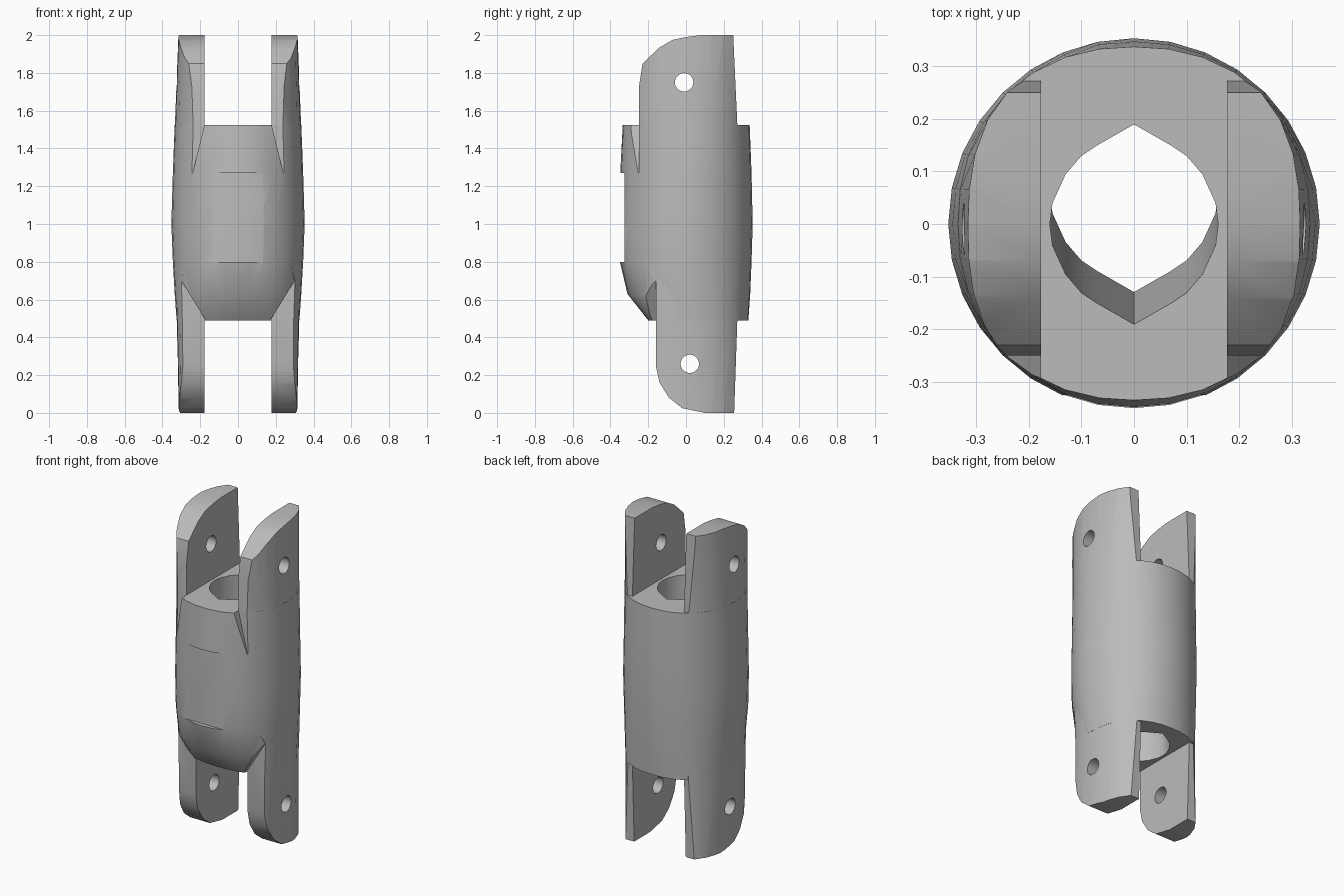
import bpy, bmesh, math

cube = bpy.data.objects.get("Cube")
if cube:
    bpy.data.objects.remove(cube, do_unlink=True)

grey = bpy.data.materials.new("plain_grey")
grey.use_nodes = True
grey.diffuse_color = (0.5, 0.5, 0.5, 1)
grey.node_tree.nodes["Principled BSDF"].inputs["Base Color"].default_value = (0.5, 0.5, 0.5, 1)

SLOT = 0.177          # half width of the gap between the prongs
SIDES = 32


def loft(name, rings):
    """Solid skinned through rings of equal point count."""
    bm = bmesh.new()
    loops = [[bm.verts.new(p) for p in ring] for ring in rings]
    n = len(loops[0])
    for a, b in zip(loops, loops[1:]):
        for i in range(n):
            j = (i + 1) % n
            bm.faces.new((a[i], a[j], b[j], b[i]))
    bm.faces.new(loops[0][::-1])
    bm.faces.new(loops[-1])
    bmesh.ops.recalc_face_normals(bm, faces=bm.faces)
    mesh = bpy.data.meshes.new(name)
    bm.to_mesh(mesh)
    bm.free()
    obj = bpy.data.objects.new(name, mesh)
    bpy.context.collection.objects.link(obj)
    mesh.materials.append(grey)
    return obj


def side_prism(name, profile, x0, x1):
    """Extrude a (y, z) profile along x."""
    return loft(name, [[(x, y, z) for y, z in profile] for x in (x0, x1)])


def front_prism(name, profile, y0, y1):
    """Extrude an (x, z) profile along y."""
    return loft(name, [[(x, y, z) for x, z in profile] for y in (y0, y1)])


def rounded_ring(z, rx, front, back, power):
    """Squarish ellipse with separate front and back depths."""
    ring = []
    for i in range(SIDES):
        a = math.tau * i / SIDES
        c, s = math.cos(a), math.sin(a)
        k = (abs(c) ** power + abs(s) ** power) ** (-1 / power)
        ring.append((rx * c * k, (back if s > 0 else front) * s * k, z))
    return ring


def cut(obj, tool, operation="DIFFERENCE"):
    mod = obj.modifiers.new("cut", "BOOLEAN")
    mod.operation = operation
    mod.solver = "EXACT"
    mod.object = tool
    bpy.ops.object.select_all(action="DESELECT")
    bpy.context.view_layer.objects.active = obj
    obj.select_set(True)
    bpy.ops.object.modifier_apply(modifier=mod.name)
    bpy.data.objects.remove(tool, do_unlink=True)


def finish(obj):
    bpy.ops.object.select_all(action="DESELECT")
    bpy.context.view_layer.objects.active = obj
    obj.select_set(True)
    bpy.ops.object.shade_smooth_by_angle(angle=math.radians(25))


# Barrel body, undercut at the lower front
body = loft("barrel_body", [rounded_ring(*r) for r in (
    (0.49, 0.325, 0.20, 0.33, 2.3),
    (0.63, 0.335, 0.31, 0.34, 2.15),
    (0.80, 0.345, 0.35, 0.347, 2.05),
    (1.00, 0.353, 0.353, 0.353, 2),
    (1.27, 0.345, 0.348, 0.347, 2.05),
    (1.525, 0.335, 0.335, 0.337, 2.2))])

# Slanted central bore with pointed front and back
quarter = [(0.16, 0), (0.155, 0.04), (0.13, 0.095), (0.1, 0.13), (0.07, 0.15)]
half = quarter + [(0, 0.19)] + [(-x, y) for x, y in quarter[::-1]]
outline = half + [(x, -y) for x, y in half[-2:0:-1]]
cut(body, loft("bore", [[(x, y + shift, z) for x, y in outline]
                        for z, shift in ((0.4, 0.066), (1.6, -0.005))]))

# Flat window recess on the front
cut(body, front_prism("recess", [(-0.135, 0.8), (0.135, 0.8), (0.135, 1.27), (-0.135, 1.27)],
                      -0.5, -0.325))

# Sloped shoulders where the body meets the prongs
for s in (1, -1):
    upper = [(0.24, 1.27), (0.6, 1.27), (0.6, 1.6), (0.16, 1.6)]
    lower = [(0.165, 0.48), (0.6, 0.48), (0.6, 0.7), (0.3, 0.7)]
    cut(body, front_prism("shoulder", [(s * x, z) for x, z in upper], -0.5, -0.25))
    cut(body, front_prism("shoulder", [(s * x, z) for x, z in lower], -0.5, -0.16))
finish(body)

# Side prongs running the full height, with rounded front corners and pin holes
prong_profile = [
    (0.255, 0), (0.272, 0.5), (0.272, 1.52), (0.25, 2),
    (0.08, 2), (0, 1.99), (-0.07, 1.975), (-0.14, 1.935), (-0.23, 1.85), (-0.25, 1.72),
    (-0.25, 0.85), (-0.16, 0.7), (-0.16, 0.25), (-0.14, 0.16), (-0.09, 0.08),
    (-0.02, 0.025), (0.1, 0)]
for s, side in ((1, "left"), (-1, "right")):
    prong = loft(side + "_prong", [rounded_ring(*r) for r in (
        (-0.01, 0.313, 0.335, 0.335, 2.5),
        (0.49, 0.324, 0.335, 0.332, 2.3),
        (1.00, 0.350, 0.350, 0.350, 2),
        (1.525, 0.334, 0.336, 0.336, 2.2),
        (2.01, 0.315, 0.345, 0.335, 2.5))])
    cut(prong, side_prism("slab", prong_profile, s * SLOT, s * 0.6), "INTERSECT")
    for y, z in ((-0.01, 1.75), (0.02, 0.26)):
        circle = [(y + 0.049 * math.cos(math.tau * i / 20), z + 0.049 * math.sin(math.tau * i / 20))
                  for i in range(20)]
        cut(prong, side_prism("pin_hole", circle, s * 0.1, s * 0.5))
    finish(prong)
